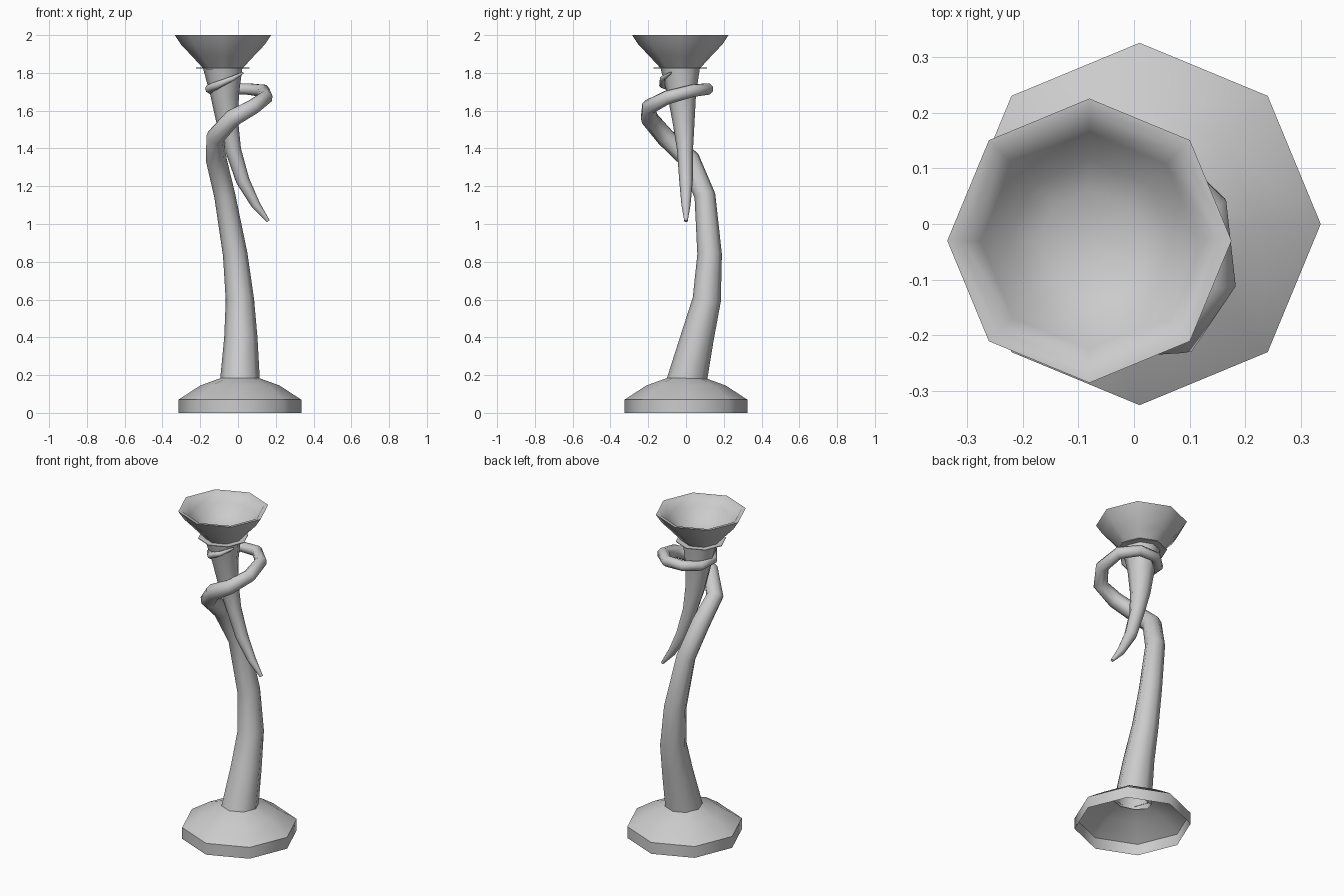
import bpy, bmesh, math
from mathutils import Vector

if "Cube" in bpy.data.objects:
    bpy.data.objects.remove(bpy.data.objects["Cube"])

SIDES = 8


def finish(name, rings, cap_start=False, cap_end=False, angle=60):
    """Skin a list of rings into one smooth-shaded object."""
    bm = bmesh.new()
    rows = [[bm.verts.new(p) for p in ring] for ring in rings]
    for a, b in zip(rows, rows[1:]):
        for i in range(SIDES):
            j = (i + 1) % SIDES
            bm.faces.new((a[i], a[j], b[j], b[i]))
    if cap_start:
        bm.faces.new(rows[0][::-1])
    if cap_end:
        bm.faces.new(rows[-1])
    mesh = bpy.data.meshes.new(name)
    bm.to_mesh(mesh)
    bm.free()
    obj = bpy.data.objects.new(name, mesh)
    bpy.context.collection.objects.link(obj)
    bpy.ops.object.select_all(action='DESELECT')
    obj.select_set(True)
    bpy.context.view_layer.objects.active = obj
    bpy.ops.object.shade_smooth_by_angle(angle=math.radians(angle))
    return obj


def circle(centre, u, v, r):
    return [centre + (u * math.cos(t) + v * math.sin(t)) * r
            for t in (2 * math.pi * i / SIDES for i in range(SIDES))]


def lathe(name, cx, cy, profile, **kw):
    """Revolve (radius, z) points with eight sides."""
    rings = [circle(Vector((cx, cy, z)), Vector((1, 0, 0)), Vector((0, 1, 0)), r)
             for r, z in profile]
    return finish(name, rings, **kw)


def tube(name, path, **kw):
    """Sweep a tapering octagon along (x, y, z, radius) points."""
    pts = [Vector(p[:3]) for p in path]
    u, rings = Vector((1, 0, 0)), []
    for i, p in enumerate(pts):
        before = (p - pts[i - 1]).normalized() if i else Vector()
        after = (pts[i + 1] - p).normalized() if i < len(pts) - 1 else Vector()
        t = (before + after).normalized()
        u = (u - t * u.dot(t)).normalized()
        rings.append(circle(p, u, t.cross(u), path[i][3]))
    return finish(name, rings, cap_end=True, **kw)


# Hollow domed foot
lathe("foot", 0.01, 0, [(0.325, 0), (0.325, 0.07), (0.21, 0.145), (0.10, 0.185)], angle=50)

# Main stem that thins into a tendril winding round the horn
tube("stem", [
    (0.01, 0.00, 0.15, 0.107), (0.015, 0.06, 0.40, 0.088), (0.01, 0.11, 0.60, 0.075),
    (-0.015, 0.125, 0.84, 0.065), (-0.07, 0.10, 1.15, 0.056), (-0.115, 0.02, 1.34, 0.055),
    (-0.12, -0.11, 1.46, 0.050), (-0.03, -0.195, 1.56, 0.047), (0.08, -0.195, 1.62, 0.042),
    (0.147, -0.10, 1.67, 0.038), (0.135, 0.03, 1.705, 0.035), (0.05, 0.115, 1.715, 0.032),
    (-0.06, 0.115, 1.715, 0.030), (-0.135, 0.05, 1.71, 0.028), (-0.15, -0.05, 1.715, 0.025),
    (-0.10, -0.125, 1.74, 0.020), (-0.03, -0.125, 1.77, 0.014), (0.025, -0.08, 1.80, 0.006),
])

# Curved horn hanging under the cup
tube("horn", [
    (-0.08, -0.03, 1.83, 0.105), (-0.07, -0.022, 1.68, 0.075), (-0.055, -0.012, 1.53, 0.057),
    (-0.025, -0.005, 1.39, 0.042), (0.025, 0, 1.23, 0.036), (0.095, 0, 1.10, 0.024),
    (0.16, 0, 1.015, 0.009),
])

# Thin collar under the cup
lathe("collar", -0.08, -0.03, [(0.09, 1.828), (0.142, 1.828), (0.142, 1.824), (0.09, 1.824)])

# Flared cup with a hollow bowl
lathe("cup", -0.08, -0.03, [
    (0.105, 1.825), (0.165, 1.89), (0.222, 1.95), (0.255, 2.0), (0.230, 1.997),
    (0.195, 1.95), (0.145, 1.90), (0.09, 1.865)], cap_end=True)
